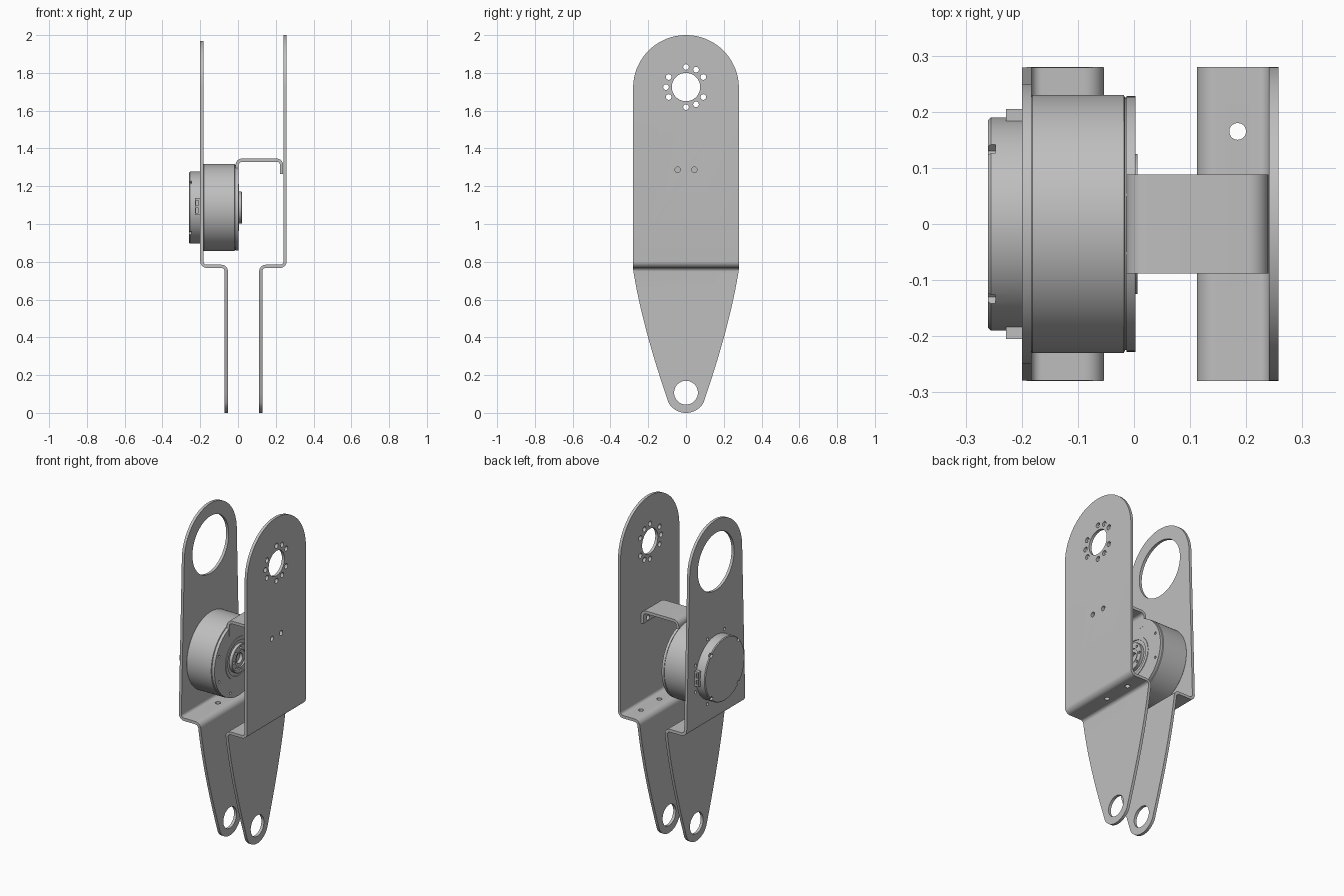
import bpy, bmesh
from math import sin, cos, pi, radians
from mathutils import Vector, Matrix

if "Cube" in bpy.data.objects:
    bpy.data.objects.remove(bpy.data.objects["Cube"])

grey = bpy.data.materials.new("plain grey metal")
grey.use_nodes = True
COLOUR = (0.52, 0.52, 0.52, 1)
grey.diffuse_color = COLOUR
grey.node_tree.nodes["Principled BSDF"].inputs["Base Color"].default_value = COLOUR

T = 0.017          # sheet thickness
AXIS_Z = 1.087     # motor axis height
TOP_Z = 1.725      # upper joint height


def make(name, bm):
    bmesh.ops.recalc_face_normals(bm, faces=bm.faces)
    mesh = bpy.data.meshes.new(name)
    bm.to_mesh(mesh)
    bm.free()
    mesh.materials.append(grey)
    ob = bpy.data.objects.new(name, mesh)
    bpy.context.collection.objects.link(ob)
    return ob


def prism(name, points, offset):
    """Closed outline pushed along offset."""
    bm = bmesh.new()
    face = bm.faces.new([bm.verts.new(p) for p in points])
    new = bmesh.ops.extrude_face_region(bm, geom=[face])["geom"]
    bmesh.ops.translate(bm, vec=offset, verts=[v for v in new if isinstance(v, bmesh.types.BMVert)])
    return make(name, bm)


def lathe(name, profile, steps=96):
    """Spin (radius, x) pairs around the motor axis."""
    bm = bmesh.new()
    verts = [bm.verts.new((x, 0, AXIS_Z + r)) for r, x in profile]
    edges = [bm.edges.new(pair) for pair in zip(verts, verts[1:])]
    bmesh.ops.spin(bm, geom=verts + edges, cent=(0, 0, AXIS_Z), axis=(1, 0, 0),
                   angle=2 * pi, steps=steps, use_merge=True)
    bmesh.ops.remove_doubles(bm, verts=bm.verts, dist=1e-5)
    return make(name, bm)


def add_rod(bm, centre, radius, length, axis="X", segments=24):
    turn = Matrix.Rotation(pi / 2, 4, "Y") if axis == "X" else Matrix()
    bmesh.ops.create_cone(bm, cap_ends=True, segments=segments, radius1=radius, radius2=radius,
                          depth=length, matrix=Matrix.Translation(centre) @ turn)


def add_box(bm, centre, size, tilt=0):
    bmesh.ops.create_cube(bm, size=1, matrix=Matrix.Translation(centre)
                          @ Matrix.Rotation(tilt, 4, "X") @ Matrix.Diagonal((*size, 1)))


def boolean(ob, tool, operation="DIFFERENCE"):
    """Apply a boolean and throw the tool away."""
    mod = ob.modifiers.new("cut", "BOOLEAN")
    mod.operation, mod.object, mod.solver = operation, tool, "EXACT"
    graph = bpy.context.evaluated_depsgraph_get()
    mesh = bpy.data.meshes.new_from_object(ob.evaluated_get(graph))
    ob.modifiers.clear()
    ob.data = mesh
    bpy.data.objects.remove(tool)


def cut_holes(ob, holes):
    """holes: (centre, radius, length, axis)"""
    bm = bmesh.new()
    for centre, radius, length, axis in holes:
        add_rod(bm, centre, radius, length, axis, 64 if radius > 0.05 else 20)
    boolean(ob, make("hole_cutter", bm))


def bent_sheet(name, path, half_width, bend=0.027):
    """Sheet metal strip following an (x, z) centre line with rounded bends."""
    pts = [Vector(p) for p in path]
    mid = [(pts[0], (pts[1] - pts[0]).normalized())]
    for a, b, c in zip(pts, pts[1:], pts[2:]):
        d1, d2 = (b - a).normalized(), (c - b).normalized()
        centre = b - d1 * bend + d2 * bend
        for i in range(9):
            t = i / 8 * pi / 2
            mid.append((centre - d2 * bend * cos(t) + d1 * bend * sin(t), d1 * cos(t) + d2 * sin(t)))
    mid.append((pts[-1], (pts[-1] - pts[-2]).normalized()))
    sides = [[p + s * T / 2 * Vector((-d.y, d.x)) for p, d in mid] for s in (1, -1)]
    outline = sides[0] + sides[1][::-1]
    return prism(name, [(p.x, -half_width, p.y) for p in outline], (0, 2 * half_width, 0))


def ring(radius, count, start=0):
    return [(radius * cos(start + i * 2 * pi / count), radius * sin(start + i * 2 * pi / count))
            for i in range(count)]


def leg_outline(top_radius, top_centre):
    """Half silhouette (y, z) from bottom to top, mirrored into a loop."""
    half = [(0.107 * sin(t), 0.107 - 0.107 * cos(t)) for t in (radians(6 * i) for i in range(1, 11))]
    a, b, c = Vector((0.098, 0.07)), Vector((0.235, 0.47)), Vector((0.28, 0.76))
    for i in range(1, 21):
        t = i / 20
        p = a * (1 - t) ** 2 + b * 2 * t * (1 - t) + c * t * t
        half.append((p.x, p.y))
    half += [(top_radius * cos(t), top_centre + top_radius * sin(t))
             for t in (radians(3 * i) for i in range(30))]
    return ([(0, 0)] + half + [(0, top_centre + top_radius)]
            + [(-y, z) for y, z in reversed(half)])


def leg_plate(name, low_x, high_x, top_radius, top_centre, holes):
    """Joggled side plate trimmed to the leg silhouette."""
    ob = bent_sheet(name, [(low_x, -0.1), (low_x, 0.776), (high_x, 0.776), (high_x, 2.1)], 0.4)
    trim = prism("trim", [(-0.5, y, z) for y, z in leg_outline(top_radius, top_centre)], (1, 0, 0))
    boolean(ob, trim, "INTERSECT")
    mid_x = (low_x + high_x) / 2
    cut_holes(ob, holes + [((low_x, 0, 0.107), 0.063, 0.1, "X")]
              + [((mid_x, y, 0.776), 0.015, 0.1, "Z") for y in (-0.01, 0.165)])
    return ob


parts = []

# Left-hand side plate of the joint, drilled for a drive hub and the bracket
hub_angles = [radians(a) for a in range(0, 360, 30) if a not in (0, 120, 240)]
hub_holes = [((0.249, 0.106 * cos(a), TOP_Z + 0.106 * sin(a)), 0.015, 0.1, "X") for a in hub_angles]
bracket_holes = [((0.24, y, 1.287), 0.015, 0.1, "X") for y in (-0.044, 0.044)]
parts.append(leg_plate("left_leg_plate", 0.1205, 0.249, 0.28, 1.72,
                       hub_holes + bracket_holes + [((0.249, 0, TOP_Z), 0.075, 0.1, "X")]))

# Opposite side plate with the large opening and motor screw holes
screws = [((-0.1915, y, AXIS_Z + z), 0.009, 0.1, "X") for y, z in ring(0.212, 8, pi / 8)]
parts.append(leg_plate("right_leg_plate", -0.062, -0.1915, 0.25, 1.72,
                       screws + [((-0.1915, 0, 1.72), 0.173, 0.1, "X")]))

# Motor body with grooved rim, stepped face and hollow hub
body = lathe("motor_body", [
    (0, -0.183), (0.228, -0.183), (0.23, -0.181), (0.23, -0.018), (0.225, -0.016),
    (0.225, -0.013), (0.228, -0.013), (0.228, 0.003), (0.125, 0.003), (0.125, 0.006),
    (0.105, 0.006), (0.105, 0.001), (0.085, 0.001), (0.085, 0.018), (0.083, 0.02),
    (0.05, 0.02), (0.05, 0.01), (0.03, 0.01), (0.03, -0.01), (0, -0.01)])
cut_holes(body, [((0.003, y, AXIS_Z + z), 0.008, 0.02, "X") for y, z in ring(0.2, 8, pi / 8)]
          + [((0.02, y, AXIS_Z + z), 0.008, 0.02, "X") for y, z in ring(0.067, 8)])
parts.append(body)

# Rear motor cap with four corner notches
cap = lathe("motor_rear_cap", [(0, -0.185), (0.19, -0.185), (0.19, -0.255),
                               (0.185, -0.26), (0, -0.26)])
bm = bmesh.new()
for i in range(4):
    angle = pi / 4 + i * pi / 2
    add_box(bm, (-0.26, 0.19 * cos(angle), AXIS_Z + 0.19 * sin(angle)), (0.026, 0.035, 0.022), angle)
boolean(cap, make("notch_cutter", bm))
parts.append(cap)

# Cable sockets on both sides of the cap
for side, name in ((-1, "front_socket"), (1, "rear_socket")):
    bm = bmesh.new()
    add_box(bm, (-0.213, side * 0.19, AXIS_Z + 0.005), (0.03, 0.03, 0.09))
    socket = make(name, bm)
    bm = bmesh.new()
    for z in (-0.02, 0.02):
        add_box(bm, (-0.216, side * 0.205, AXIS_Z + 0.005 + z), (0.014, 0.02, 0.026))
    boolean(socket, make("socket_cutter", bm))
    parts.append(socket)

# Bent bracket joining the motor face to the side plate
bracket = bent_sheet("motor_bracket", [(-0.005, 1.25), (-0.005, 1.338), (0.231, 1.338), (0.231, 1.265)], 0.088)
cut_holes(bracket, bracket_holes)
parts.append(bracket)

# Smooth curved faces, keep sheet edges crisp
bpy.ops.object.select_all(action="DESELECT")
for ob in parts:
    ob.select_set(True)
bpy.context.view_layer.objects.active = parts[0]
bpy.ops.object.shade_smooth_by_angle(angle=radians(30))
